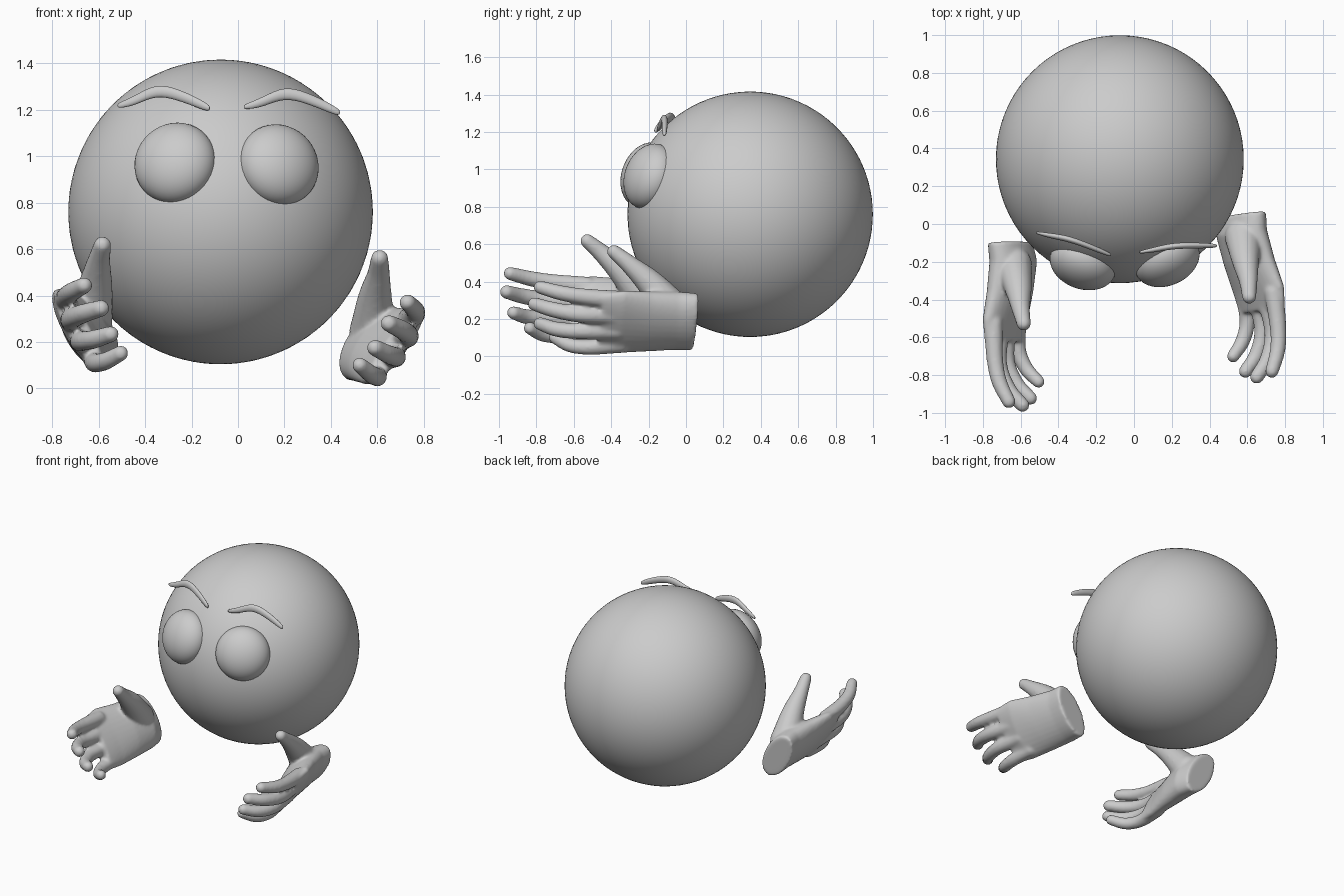
import bpy, bmesh
from math import sin, cos, tau, radians
from mathutils import Vector, Matrix

if "Cube" in bpy.data.objects:
    bpy.data.objects.remove(bpy.data.objects["Cube"])

HEAD = Vector((-0.075, 0.343, 0.76))


def finish(name, bm):
    bmesh.ops.recalc_face_normals(bm, faces=bm.faces)
    for f in bm.faces:
        f.smooth = True
    me = bpy.data.meshes.new(name)
    bm.to_mesh(me)
    bm.free()
    ob = bpy.data.objects.new(name, me)
    bpy.context.collection.objects.link(ob)
    return ob


def loft(bm, sections, n=20):
    """Skin elliptical sections given as (centre, half axis u, half axis v)."""
    rings = [[bm.verts.new(c + u * cos(tau * i / n) + v * sin(tau * i / n)) for i in range(n)]
             for c, u, v in sections]
    for a, b in zip(rings, rings[1:]):
        for i in range(n):
            j = (i + 1) % n
            bm.faces.new((a[i], a[j], b[j], b[i]))
    bm.faces.new(rings[0][::-1])
    bm.faces.new(rings[-1])


def catmull(pts, steps=5):
    """Smooth a list of equal-length vectors."""
    p = [2 * pts[0] - pts[1]] + pts + [2 * pts[-1] - pts[-2]]
    out = []
    for k in range(1, len(p) - 2):
        a, b, c, d = p[k - 1:k + 3]
        for s in range(steps):
            t = s / steps
            out.append(0.5 * (2 * b + (c - a) * t + (2 * a - 5 * b + 4 * c - d) * t * t
                              + (3 * b - a - 3 * c + d) * t ** 3))
    return out + [pts[-1]]


def digit(bm, pts):
    """Round tapered tube with ball ends; points are (x, y, z, radius)."""
    path = catmull([Vector(p) for p in pts])
    secs = []
    for i, p in enumerate(path):
        d = (path[min(i + 1, len(path) - 1)] - path[max(i - 1, 0)]).to_3d().normalized()
        u = d.cross(Vector((1, 0, 0))).normalized()
        secs.append((p.to_3d(), u * p.w, d.cross(u) * p.w))
    loft(bm, secs, 16)
    for p in (path[0], path[-1]):
        bmesh.ops.create_icosphere(bm, subdivisions=3, radius=p.w,
                                   matrix=Matrix.Translation(p.to_3d()))


def frame(wrist, tip, across, side):
    w = Vector(wrist)
    a = (Vector(tip) - w).normalized()
    b = Vector(across)
    b = (b - a * b.dot(a)).normalized()
    m = Matrix((a, b, a.cross(b) * side)).transposed().to_4x4()
    return Matrix.Translation(w) @ m


# palm: y, centre x, centre z, half width, half thickness, tilt in degrees
PALM = [(0.05, 0.57, 0.185, 0.178, 0.090, 53), (-0.05, 0.57, 0.19, 0.18, 0.10, 53),
        (-0.2, 0.61, 0.187, 0.19, 0.088, 53), (-0.35, 0.66, 0.185, 0.205, 0.066, 53),
        (-0.46, 0.68, 0.18, 0.19, 0.045, 53)]
DIGITS = [
    # thumb, index, middle, ring, little finger
    [(0.58, -0.07, 0.25, 0.10), (0.59, -0.19, 0.39, 0.074),
     (0.605, -0.30, 0.49, 0.05), (0.61, -0.385, 0.56, 0.038)],
    [(0.74, -0.36, 0.30, 0.052), (0.763, -0.55, 0.32, 0.044),
     (0.76, -0.67, 0.34, 0.041), (0.73, -0.78, 0.37, 0.036)],
    [(0.70, -0.38, 0.22, 0.054), (0.735, -0.57, 0.225, 0.045),
     (0.71, -0.71, 0.25, 0.042), (0.65, -0.81, 0.28, 0.037)],
    [(0.65, -0.37, 0.14, 0.053), (0.68, -0.56, 0.135, 0.044),
     (0.65, -0.69, 0.145, 0.041), (0.59, -0.78, 0.175, 0.036)],
    [(0.58, -0.35, 0.068, 0.05), (0.60, -0.51, 0.05, 0.042),
     (0.575, -0.62, 0.06, 0.039), (0.525, -0.70, 0.10, 0.034)],
]


def hand(name, matrix):
    bm = bmesh.new()
    secs = []
    for y, x, z, w, t, deg in PALM:
        c, s = cos(radians(deg)), sin(radians(deg))
        secs.append((Vector((x, y, z)), Vector((c, 0.1, s)) * w, Vector((-s, -0.05, c)) * t))
    loft(bm, secs, 32)
    for d in DIGITS:
        digit(bm, d)
    bmesh.ops.transform(bm, matrix=matrix, verts=bm.verts)
    ob = finish(name, bm)
    # fuse the parts into one soft skin
    rm = ob.modifiers.new("fuse", 'REMESH')
    rm.mode = 'VOXEL'
    rm.voxel_size = 0.010
    rm.use_smooth_shade = True
    sm = ob.modifiers.new("soften", 'SMOOTH')
    sm.factor = 0.5
    sm.iterations = 7


# hands: the second is the first mirrored and turned to its own pose
right = frame((0.575, 0.05, 0.185), (0.65, -0.81, 0.28), (0.205, -0.08, 0.265), 1)
left = frame((-0.66, -0.10, 0.24), (-0.59, -0.96, 0.345), (-0.165, -0.07, 0.29), -1)
hand("right_hand", Matrix.Identity(4))
hand("left_hand", left @ right.inverted())

# head
bm = bmesh.new()
bmesh.ops.create_icosphere(bm, subdivisions=5, radius=0.656, matrix=Matrix.Translation(HEAD))
finish("head", bm)

# eyes: flattened balls lying on the head surface
for name, x, z in (("left_eye", -0.28, 0.98), ("right_eye", 0.187, 0.972)):
    dx, dz = x - HEAD.x, z - HEAD.z
    normal = Vector((dx, -(0.655 ** 2 - dx * dx - dz * dz) ** 0.5, dz)).normalized()
    bm = bmesh.new()
    bmesh.ops.create_uvsphere(bm, u_segments=40, v_segments=24, radius=1)
    m = (Matrix.Translation(HEAD + normal * 0.625) @ normal.to_track_quat('Z', 'Y').to_matrix().to_4x4()
         @ Matrix.Diagonal((0.18, 0.18, 0.125, 1)))
    bmesh.ops.transform(bm, matrix=m, verts=bm.verts)
    finish(name, bm)

# eyebrows: arched flattened tubes (fraction along, rise, half height)
BROW = [(0, 0, 0.008), (0.04, 0.003, 0.014), (0.2, 0.025, 0.023), (0.42, 0.076, 0.027),
        (0.65, 0.055, 0.026), (0.85, 0.024, 0.023), (0.96, 0.004, 0.018), (1, 0, 0.009)]
for name, start, end in (("left_eyebrow", (-0.52, -0.045, 1.218), (-0.12, -0.165, 1.207)),
                         ("right_eyebrow", (0.025, -0.15, 1.213), (0.44, -0.115, 1.188))):
    a, b = Vector(start), Vector(end)
    bm = bmesh.new()
    secs = []
    for t, rise, h in BROW:
        p = a.lerp(b, t) + Vector((0, 0.25 * rise, rise))
        secs.append((p, Vector((0, 0.1, 1)) * h, Vector((0, 1, -0.1)) * h * 0.65))
    loft(bm, secs, 10)
    finish(name, bm).modifiers.new("round", 'SUBSURF').levels = 2
